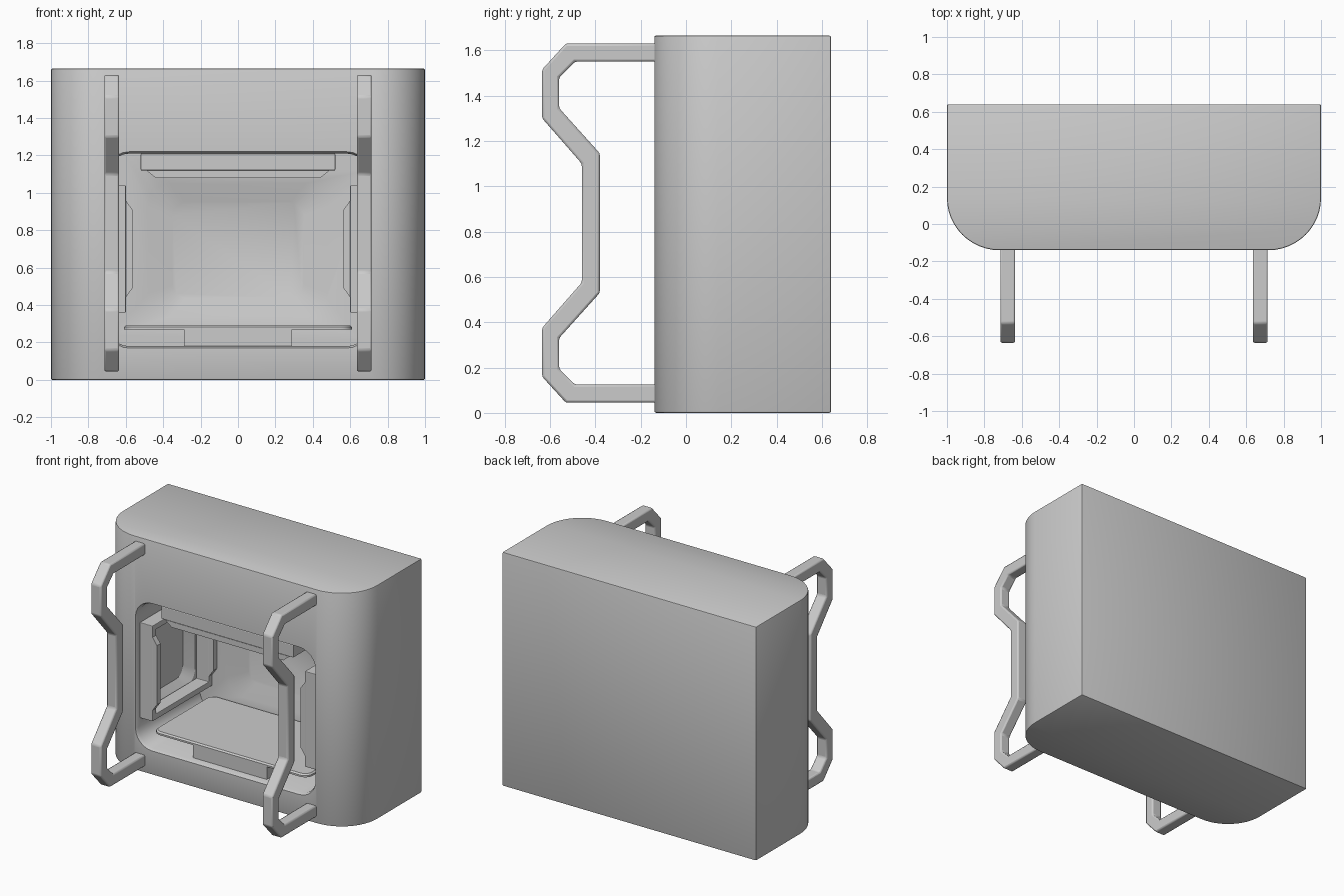
import bpy, bmesh, math

old = bpy.data.objects.get("Cube")
if old:
    bpy.data.objects.remove(old, do_unlink=True)

grey = bpy.data.materials.new("plain_grey")
grey.use_nodes = True
COLOUR = (0.6, 0.6, 0.6, 1)
grey.diffuse_color = COLOUR
grey.node_tree.nodes["Principled BSDF"].inputs["Base Color"].default_value = COLOUR

# Local (u, v, w) to model axes for each wall
def facing_back(u, v, w): return (u, w, v)
def facing_left(u, v, w): return (w, u, v)
def facing_right(u, v, w): return (-w, u, v)
def facing_up(u, v, w): return (u, v, w)


def finish(name, bm, bevel=0.0):
    bmesh.ops.recalc_face_normals(bm, faces=bm.faces)
    mesh = bpy.data.meshes.new(name)
    bm.to_mesh(mesh)
    bm.free()
    mesh.materials.append(grey)
    ob = bpy.data.objects.new(name, mesh)
    bpy.context.collection.objects.link(ob)
    if bevel:
        mod = ob.modifiers.new("soft_edges", "BEVEL")
        mod.width = bevel
        mod.segments = 2
        mod.limit_method = "ANGLE"
        mod.angle_limit = math.radians(35)
    return ob


def select(ob):
    bpy.ops.object.select_all(action="DESELECT")
    ob.select_set(True)
    bpy.context.view_layer.objects.active = ob


def smooth(ob):
    select(ob)
    bpy.ops.object.shade_smooth_by_angle(angle=math.radians(30))


def rounded_rect(u0, u1, v0, v1, r, steps=6):
    if r == 0:
        return [(u0, v0), (u1, v0), (u1, v1), (u0, v1)]
    points = []
    corners = [(u1 - r, v1 - r), (u0 + r, v1 - r), (u0 + r, v0 + r), (u1 - r, v0 + r)]
    for q, (cu, cv) in enumerate(corners):
        for i in range(steps + 1):
            a = math.pi / 2 * (q + i / steps)
            points.append((cu + r * math.cos(a), cv + r * math.sin(a)))
    return points


# Loft rounded rectangles (u0, u1, v0, v1, radius, w); closed makes a hollow frame
def loft(name, axes, sections, closed=False, bevel=0.0):
    bm = bmesh.new()
    loops = [[bm.verts.new(axes(u, v, s[5])) for u, v in rounded_rect(*s[:5])]
             for s in sections]
    pairs = list(zip(loops, loops[1:]))
    if closed:
        pairs.append((loops[-1], loops[0]))
    else:
        bm.faces.new(loops[0])
        bm.faces.new(loops[-1])
    for a, b in pairs:
        for i in range(len(a)):
            j = (i + 1) % len(a)
            bm.faces.new((a[i], a[j], b[j], b[i]))
    return finish(name, bm, bevel)


def prism(name, axes, points, w0, w1, bevel=0.0):
    bm = bmesh.new()
    base = bm.faces.new([bm.verts.new(axes(u, v, w0)) for u, v in points])
    top = bmesh.ops.extrude_face_region(bm, geom=[base])["geom"]
    start, end = axes(0, 0, w0), axes(0, 0, w1)
    bmesh.ops.translate(bm, verts=[g for g in top if isinstance(g, bmesh.types.BMVert)],
                        vec=[e - s for s, e in zip(start, end)])
    return finish(name, bm, bevel)


# Main housing with two rounded front corners
R = 0.28
plan = [(1, 0.64), (-1, 0.64)]
for centre, begin in ((-1 + R, 180), (1 - R, 270)):
    for i in range(13):
        a = math.radians(begin + 90 * i / 12)
        plan.append((centre + R * math.cos(a), -0.14 + R + R * math.sin(a)))
body = prism("housing", facing_up, plan, 0, 1.665, 0.008)

# Chamber and shallow wall recesses cut from the housing
cutters = [
    loft("chamber_cutter", facing_back,
         [(-0.72, 0.72, 0.16, 1.23, 0.14, -0.16), (-0.70, 0.70, 0.18, 1.21, 0.12, -0.12),
          (-0.70, 0.70, 0.18, 1.21, 0.12, 0.57)]),
    loft("back_recess_cutter", facing_back,
         [(-0.48, 0.48, 0.34, 1.05, 0.12, 0.56), (-0.48, 0.48, 0.34, 1.05, 0.12, 0.57),
          (-0.35, 0.35, 0.44, 0.95, 0.07, 0.62)]),
    loft("ceiling_recess_cutter", facing_up,
         [(-0.42, 0.42, -0.04, 0.50, 0.12, 1.20), (-0.34, 0.34, 0.04, 0.42, 0.07, 1.26)]),
]
for axes in (facing_left, facing_right):
    cutters.append(loft("side_recess_cutter", axes,
                        [(-0.06, 0.53, 0.37, 1.03, 0.10, 0.69),
                         (0.02, 0.45, 0.44, 0.95, 0.07, 0.75)]))
for cutter in cutters:
    cutter.hide_render = True
    mod = body.modifiers.new("cut", "BOOLEAN")
    mod.operation = "DIFFERENCE"
    mod.solver = "EXACT"
    mod.object = cutter
select(body)
for mod in list(body.modifiers):
    bpy.ops.object.modifier_apply(modifier=mod.name)
for cutter in cutters:
    bpy.data.objects.remove(cutter, do_unlink=True)
smooth(body)

# Hollow frames with tapered ridges at their front and rear bars
def wall_frame(name, axes, box, wall, face, ridge, u_is_depth):
    u0, u1, v0, v1 = box
    t = 0.04
    outer, inner = (u0, u1, v0, v1, 0), (u0 + t, u1 - t, v0 + t, v1 - t, 0)
    loft(name, axes, [outer + (wall,), outer + (face,), inner + (face,), inner + (wall,)],
         closed=True, bevel=0.004)
    d0, d1 = (u0, u1) if u_is_depth else (v0, v1)
    lo, hi, tip = ridge
    for end, a, b in (("front", d0, d0 + t), ("rear", d1 - t, d1)):
        wide, narrow = (lo, hi), (lo + 0.05, hi - 0.05)
        sections = []
        for span, w in ((wide, face), (narrow, tip)):
            sections.append(((a, b) + span if u_is_depth else span + (a, b)) + (0, w))
        loft(name + "_" + end + "_ridge", axes, sections)


wall_frame("left_frame", facing_left, (-0.105, 0.57, 0.36, 1.04), 0.70, 0.60,
           (0.44, 0.96, 0.565), True)
wall_frame("right_frame", facing_right, (-0.105, 0.57, 0.36, 1.04), 0.70, 0.60,
           (0.44, 0.96, 0.565), True)
wall_frame("ceiling_frame", facing_up, (-0.52, 0.52, -0.12, 0.57), 1.21, 1.12,
           (-0.49, 0.49, 1.08), False)

# Raised floor tray on a narrow pedestal
smooth(loft("floor_tray", facing_up, [(-0.61, 0.61, -0.09, 0.57, 0.06, 0.27),
                                      (-0.61, 0.61, -0.09, 0.57, 0.06, 0.282),
                                      (-0.60, 0.60, -0.08, 0.56, 0.05, 0.292)]))
loft("tray_pedestal", facing_up, [(-0.29, 0.29, -0.09, 0.5, 0, 0.17),
                                  (-0.29, 0.29, -0.09, 0.5, 0, 0.272)])

# Bent bar handles: upper half of the outline mirrored about mid height
MID = 0.8375
outer = [(-0.13, 1.63), (-0.53, 1.63), (-0.635, 1.515), (-0.635, 1.30), (-0.46, 1.10)]
inner = [(-0.13, 1.55), (-0.49, 1.55), (-0.56, 1.48), (-0.56, 1.345), (-0.38, 1.145)]

def mirrored(points):
    return points + [(y, 2 * MID - z) for y, z in reversed(points)]


outline = mirrored(outer) + mirrored(inner)[::-1]
for name, axes in (("left_handle", facing_left), ("right_handle", facing_right)):
    smooth(prism(name, axes, outline, 0.635, 0.715, 0.01))
